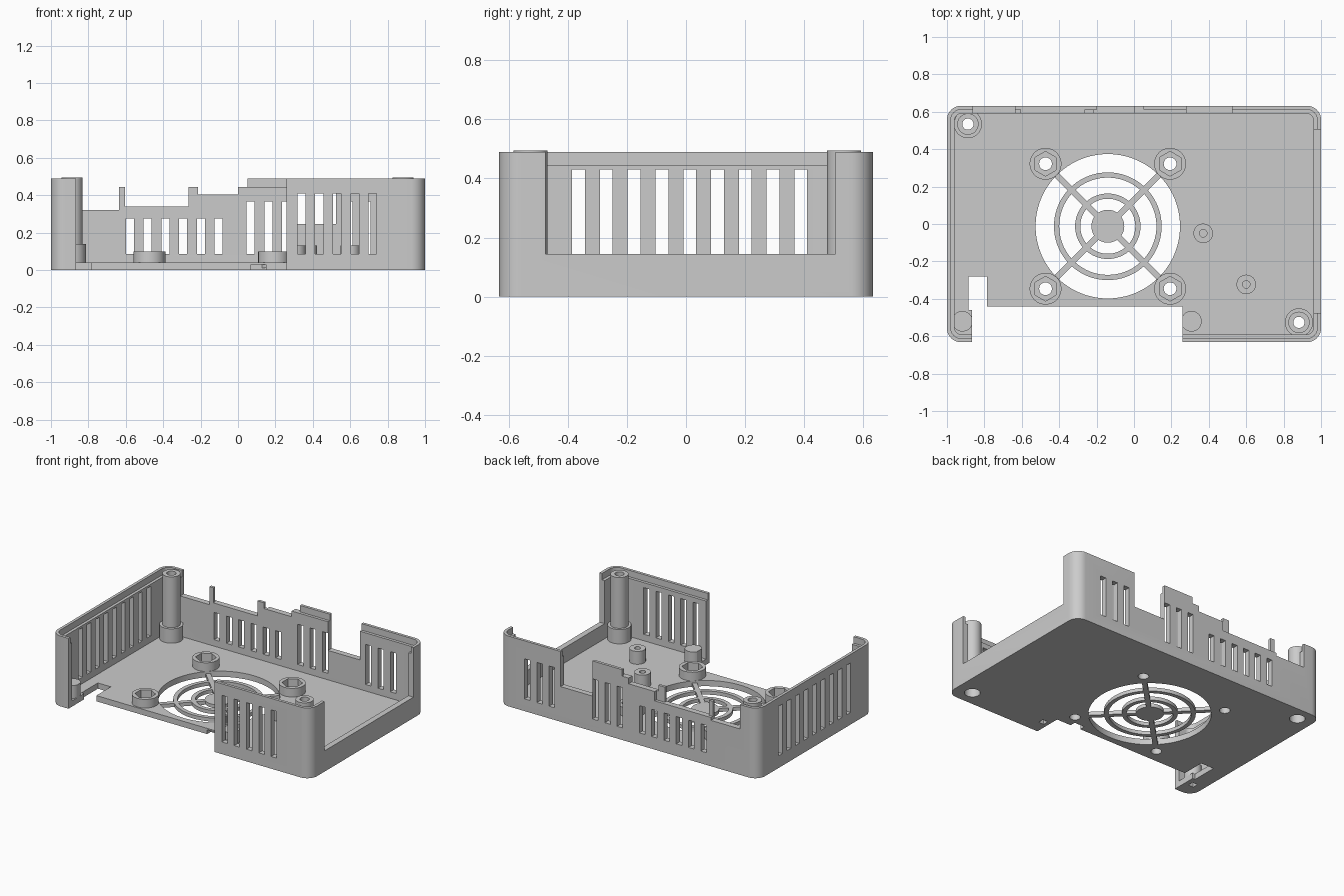
import bpy, bmesh, math
from mathutils import Matrix, Vector

cube = bpy.data.objects.get("Cube")
if cube:
    bpy.data.objects.remove(cube, do_unlink=True)

grey = bpy.data.materials.new("plain_grey")
grey.use_nodes = True
colour = (0.6, 0.6, 0.6, 1)
grey.diffuse_color = colour
grey.node_tree.nodes["Principled BSDF"].inputs["Base Color"].default_value = colour


def to_object(bm, name):
    bmesh.ops.recalc_face_normals(bm, faces=bm.faces)
    mesh = bpy.data.meshes.new(name)
    bm.to_mesh(mesh)
    bm.free()
    mesh.materials.append(grey)
    obj = bpy.data.objects.new(name, mesh)
    bpy.context.scene.collection.objects.link(obj)
    return obj


def box(name, x0, x1, y0, y1, z0, z1, turn=0):
    bm = bmesh.new()
    bmesh.ops.create_cube(bm, size=1)
    bm.transform(Matrix.Translation(((x0 + x1) / 2, (y0 + y1) / 2, (z0 + z1) / 2))
                 @ Matrix.Rotation(turn, 4, 'Z')
                 @ Matrix.Diagonal((x1 - x0, y1 - y0, z1 - z0, 1)))
    return to_object(bm, name)


def cylinder(name, x, y, r, z0, z1, sides=48):
    bm = bmesh.new()
    bmesh.ops.create_cone(bm, cap_ends=True, segments=sides, radius1=r, radius2=r,
                          depth=z1 - z0,
                          matrix=Matrix.Translation((x, y, (z0 + z1) / 2)))
    return to_object(bm, name)


def rounded_block(name, hx, hy, z0, z1, r, steps=10):
    bm = bmesh.new()
    verts = []
    for q, (sx, sy) in enumerate([(1, 1), (-1, 1), (-1, -1), (1, -1)]):
        for i in range(steps + 1):
            a = (q + i / steps) * math.pi / 2
            verts.append(bm.verts.new((sx * (hx - r) + r * math.cos(a),
                                       sy * (hy - r) + r * math.sin(a), z0)))
    face = bm.faces.new(verts)
    out = bmesh.ops.extrude_face_region(bm, geom=[face])
    bmesh.ops.translate(bm, vec=Vector((0, 0, z1 - z0)),
                        verts=[v for v in out["geom"] if isinstance(v, bmesh.types.BMVert)])
    return to_object(bm, name)


def combine(target, tool, operation='DIFFERENCE'):
    mod = target.modifiers.new("cut", 'BOOLEAN')
    mod.operation = operation
    mod.solver = 'EXACT'
    mod.object = tool
    graph = bpy.context.evaluated_depsgraph_get()
    mesh = bpy.data.meshes.new_from_object(target.evaluated_get(graph))
    target.modifiers.remove(mod)
    target.data = mesh
    bpy.data.objects.remove(tool, do_unlink=True)


def cut_box(target, *size):
    combine(target, box("cutter", *size))


def cut_round(target, *size):
    combine(target, cylinder("cutter", *size))


# Tray with a stepped lip around the rim
HX, HY, TOP, FLOOR, LEDGE = 1.0, 0.632, 0.49, 0.04, 0.445
tray = rounded_block("case_tray", HX, HY, 0, TOP, 0.075)
combine(tray, rounded_block("cutter", HX - 0.04, HY - 0.04, FLOOR, 0.6, 0.04))
combine(tray, rounded_block("cutter", HX - 0.02, HY - 0.02, LEDGE, 0.6, 0.057))

# Open front, floor notch, small underside groove and open left side
cut_box(tray, -0.865, 0.26, -0.7, -0.44, -0.1, 0.6)
cut_box(tray, -0.885, -0.785, -0.46, -0.28, -0.1, 0.1)
cut_box(tray, 0.07, 0.15, -0.46, -0.4, -0.1, 0.03)
cut_box(tray, 0.9, 1.1, -0.475, 0.505, 0.145, 0.6)

# Port cutouts in the back wall: full thickness, then outer skin only
for x0, x1, z in [(-0.86, -0.635, 0.32), (-0.605, -0.265, 0.34),
                  (-0.215, 0.0, 0.405), (0.28, 0.525, 0.245)]:
    cut_box(tray, x0, x1, 0.56, 0.7, z, 0.6)
cut_box(tray, -0.67, -0.2, 0.612, 0.7, 0.34, 0.6)
cut_box(tray, -0.02, 0.05, 0.605, 0.7, LEDGE, 0.6)

# Ventilation slots
SLOT, PITCH, SILL = 0.043, 0.095, 0.085
for start, count, y0, y1, top in [(-0.6, 6, 0.55, 0.7, 0.275), (0.046, 3, 0.55, 0.7, 0.365),
                                  (0.57, 3, 0.55, 0.7, 0.365), (0.318, 5, -0.7, -0.55, 0.41)]:
    for i in range(count):
        x = start + i * PITCH
        cut_box(tray, x, x + SLOT, y0, y1, SILL, top)
for i in range(9):
    y = -0.385 + i * 0.094
    cut_box(tray, -1.1, -0.9, y, y + SLOT, SILL, 0.43)

# Fan opening with its guard
FX, FY = -0.14, -0.012
cut_round(tray, FX, FY, 0.386, -0.1, 0.1, 96)
guard = cylinder("fan_guard", FX, FY, 0.088, 0, 0.025)
for outer, inner in [(0.175, 0.147), (0.288, 0.26)]:
    ring = cylinder("ring", FX, FY, outer, 0, 0.025, 72)
    cut_round(ring, FX, FY, inner, -0.1, 0.1, 72)
    combine(guard, ring, 'UNION')
for turn in (math.pi / 4, -math.pi / 4):
    combine(guard, box("bar", FX - 0.39, FX + 0.39, FY - 0.016, FY + 0.016, 0, 0.025, turn), 'UNION')
parts = [tray, guard]

# Fan screw bosses with hexagonal nut pockets
for sx, side in ((-1, "right"), (1, "left")):
    for sy, end in ((-1, "front"), (1, "back")):
        x, y = FX + sx * 0.333, FY + sy * 0.334
        boss = cylinder(f"fan_boss_{end}_{side}", x, y, 0.085, 0.01, 0.1)
        cut_round(boss, x, y, 0.066, 0.045, 0.2, 6)
        for part in (boss, tray):
            cut_round(part, x, y, 0.034, -0.1, 0.2, 32)
        parts.append(boss)

# Tall corner screw posts, counterbored from below
for name, x, y in [("post_back_right", -0.888, 0.534), ("post_front_left", 0.882, -0.526)]:
    post = cylinder(name, x, y, 0.075, 0.01, 0.14)
    combine(post, cylinder("shaft", x, y, 0.057, 0.1, 0.494), 'UNION')
    cut_round(post, x, y, 0.03, -0.1, 0.6, 32)
    for part in (post, tray):
        cut_round(part, x, y, 0.05, -0.1, 0.1, 32)
    parts.append(post)

# Board standoffs with pilot holes
for name, x, y in [("standoff_middle", 0.37, -0.05), ("standoff_front", 0.6, -0.323)]:
    standoff = cylinder(name, x, y, 0.052, 0.03, 0.13)
    cut_round(standoff, x, y, 0.02, 0.06, 0.2, 24)
    parts.append(standoff)

# Pegs beside the front opening, with square pockets underneath
for name, x in [("peg_right", -0.918), ("peg_left", 0.307)]:
    peg = cylinder(name, x, -0.52, 0.055, 0.01, 0.13)
    cut_box(peg, -0.865, 0.26, -0.7, -0.4, -0.1, 0.3)
    for part in (peg, tray):
        cut_box(part, x - 0.02, x + 0.02, -0.54, -0.5, -0.1, 0.08)
    parts.append(peg)

# Smooth the round surfaces, keep the edges crisp
bpy.ops.object.select_all(action='DESELECT')
for part in parts:
    part.select_set(True)
bpy.context.view_layer.objects.active = tray
bpy.ops.object.shade_smooth_by_angle(angle=math.radians(30))
